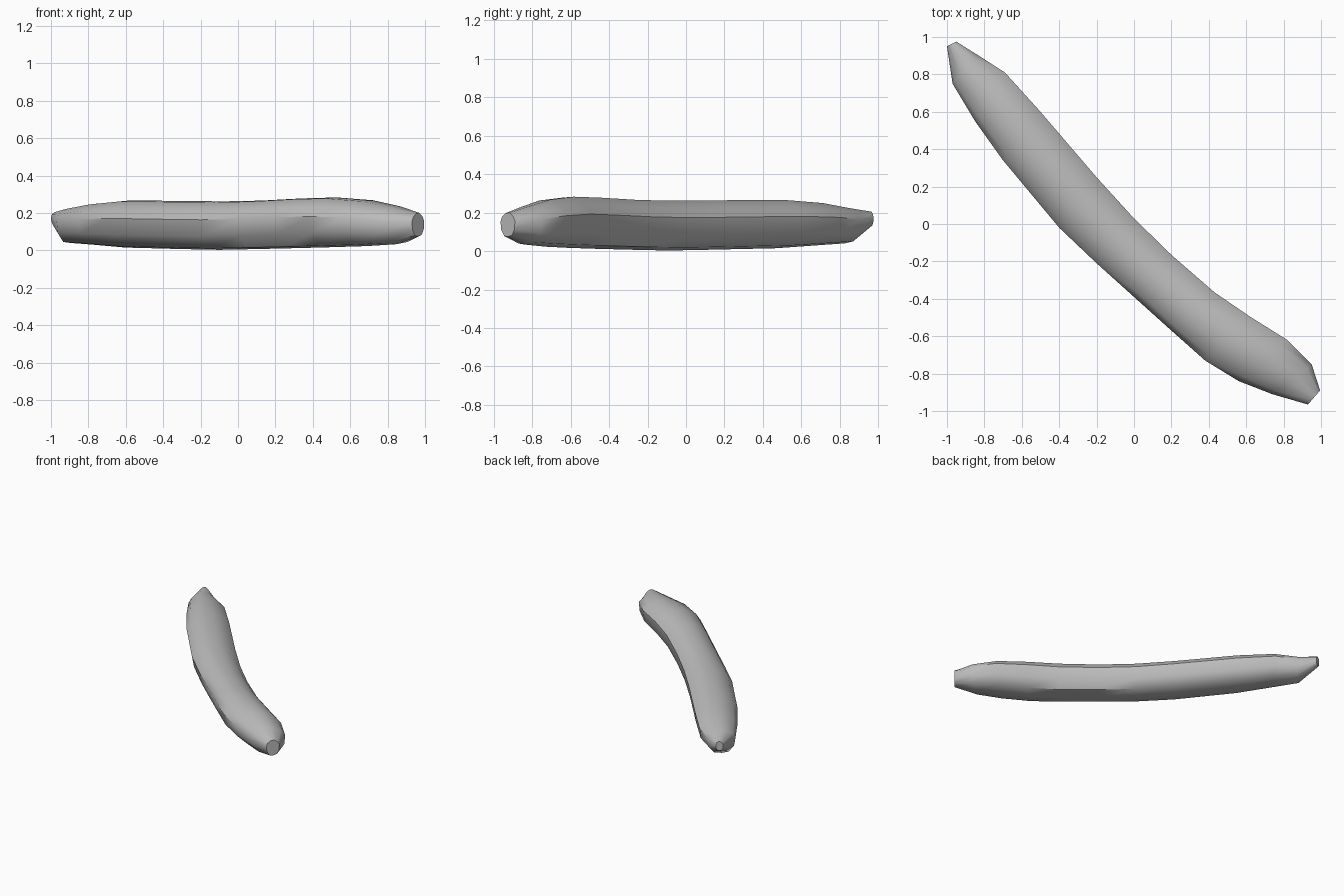
import bpy, bmesh, math
from mathutils import Vector

cube = bpy.data.objects.get("Cube")
if cube:
    bpy.data.objects.remove(cube)

grey = bpy.data.materials.new("plain grey")
grey.use_nodes = True
colour = (0.5, 0.5, 0.5, 1)
grey.diffuse_color = colour
grey.node_tree.nodes["Principled BSDF"].inputs["Base Color"].default_value = colour

# Cross-section: fraction across the width, fraction of the height
section = [(0, .62), (.1, .82), (.35, .98), (.62, 1), (.88, .84), (1, .66),
           (.97, .3), (.8, .06), (.5, 0), (.25, .03), (.05, .28)]

# Stations along the bend: inner edge x y, outer edge x y, bottom z, top z
stations = [
    (-1, .95, -.95, .975, .13, .205),
    (-.97, .75, -.83, .90, .04, .225),
    (-.85, .55, -.69, .81, .03, .25),
    (-.7, .34, -.5, .6, .015, .267),
    (-.4, -.02, -.2, .25, .007, .264),
    (-.2, -.21, 0, .03, .003, .262),
    (0, -.39, .2, -.165, .007, .266),
    (.2, -.57, .43, -.365, .012, .278),
    (.38, -.73, .62, -.495, .017, .283),
    (.56, -.84, .82, -.62, .023, .268),
    (.74, -.91, .95, -.75, .033, .235),
    (.93, -.965, .995, -.89, .075, .2),
]

# Loft the rings into one curved body
bm = bmesh.new()
rings = []
for ax, ay, bx, by, low, high in stations:
    a, b = Vector((ax, ay, 0)), Vector((bx, by, 0))
    ring = []
    for across, up in section:
        point = a.lerp(b, across)
        point.z = low + (high - low) * up
        ring.append(bm.verts.new(point))
    rings.append(ring)
count = len(section)
for r, s in zip(rings, rings[1:]):
    for i in range(count):
        j = (i + 1) % count
        bm.faces.new((r[i], r[j], s[j], s[i]))
bm.faces.new(rings[0])
bm.faces.new(rings[-1])
bmesh.ops.recalc_face_normals(bm, faces=bm.faces)

mesh = bpy.data.meshes.new("curved_body")
bm.to_mesh(mesh)
bm.free()
mesh.materials.append(grey)
body = bpy.data.objects.new("curved_body", mesh)
bpy.context.collection.objects.link(body)
bpy.context.view_layer.objects.active = body
body.select_set(True)
bpy.ops.object.shade_smooth_by_angle(angle=math.radians(40))
